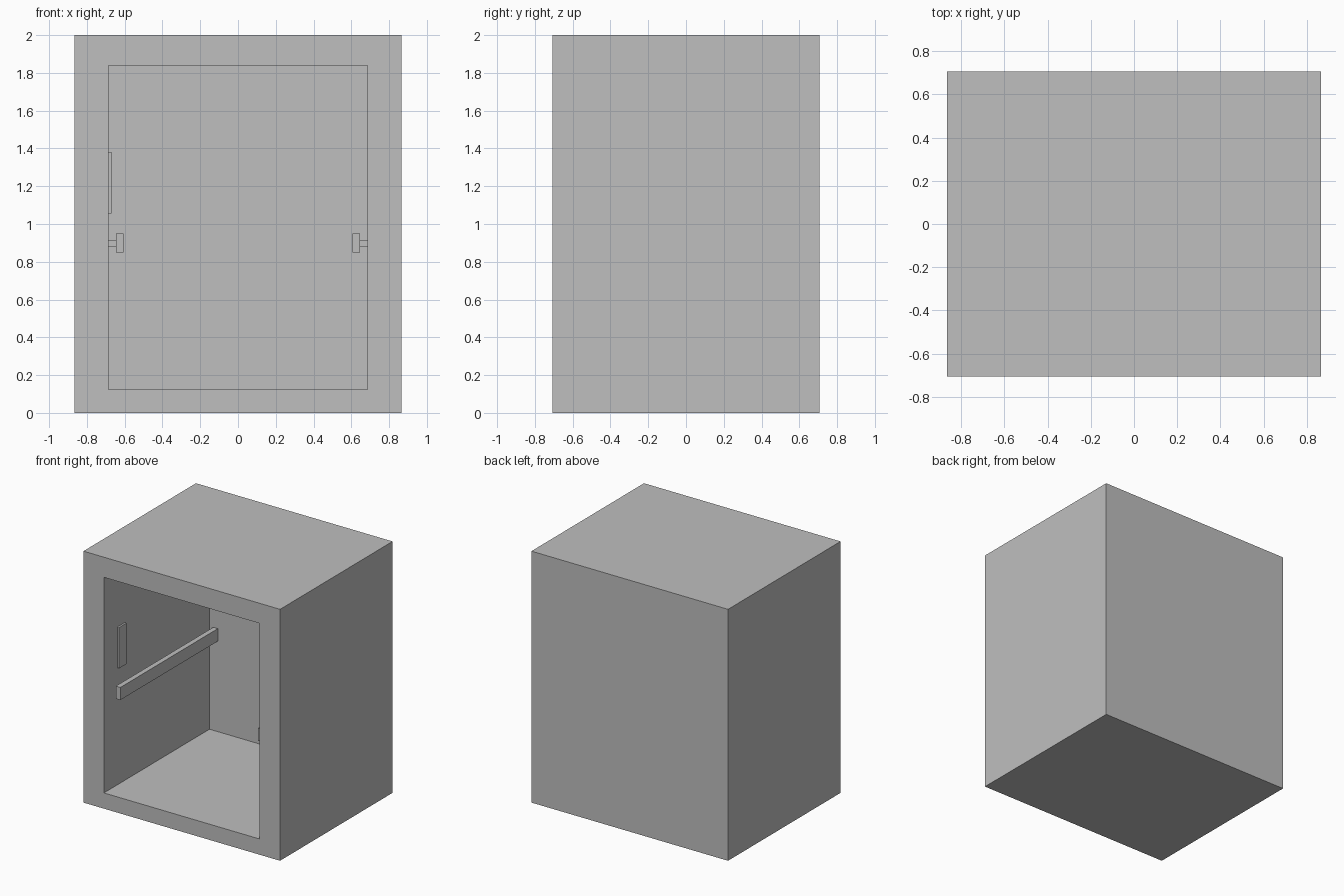
import bpy
import bmesh

default = bpy.data.objects.get("Cube")
if default:
    bpy.data.objects.remove(default, do_unlink=True)

grey = bpy.data.materials.new("plain grey")
grey.use_nodes = True
colour = (0.52, 0.52, 0.52, 1)
grey.diffuse_color = colour
grey.node_tree.nodes["Principled BSDF"].inputs["Base Color"].default_value = colour


def box(name, x, y, z):
    """Add a box from (low, high) ranges along each axis."""
    bm = bmesh.new()
    bmesh.ops.create_cube(bm, size=1)
    for v in bm.verts:
        v.co = [r[0] if c < 0 else r[1] for c, r in zip(v.co, (x, y, z))]
    mesh = bpy.data.meshes.new(name)
    bm.to_mesh(mesh)
    bm.free()
    mesh.materials.append(grey)
    obj = bpy.data.objects.new(name, mesh)
    bpy.context.collection.objects.link(obj)
    return obj


HALF_W, HALF_D, HEIGHT = 0.865, 0.707, 2.0
INNER_W, BACK = 0.685, 0.62

# Cabinet shell, hollowed out from the front
shell = box("cabinet_shell", (-HALF_W, HALF_W), (-HALF_D, HALF_D), (0, HEIGHT))
cutter = box("cavity_cutter", (-INNER_W, INNER_W), (-HALF_D - 0.2, BACK), (0.125, 1.84))
cutter.hide_render = True
cut = shell.modifiers.new("cavity", 'BOOLEAN')
cut.operation = 'DIFFERENCE'
cut.solver = 'EXACT'
cut.object = cutter
bpy.context.view_layer.objects.active = shell
shell.select_set(True)
bpy.ops.object.modifier_apply(modifier=cut.name)
bpy.data.objects.remove(cutter, do_unlink=True)

# Shelf rail and its wall mount on each side
for side, s in (("left", 1), ("right", -1)):
    box(side + "_rail", sorted((s * 0.605, s * 0.645)), (-0.615, 0.61), (0.85, 0.95))
    box(side + "_rail_mount", sorted((s * 0.645, s * INNER_W)), (-0.55, 0.55), (0.88, 0.912))

# Small plate on the right inner wall
box("wall_plate", (-INNER_W, -0.67), (-0.537, -0.445), (1.055, 1.38))
